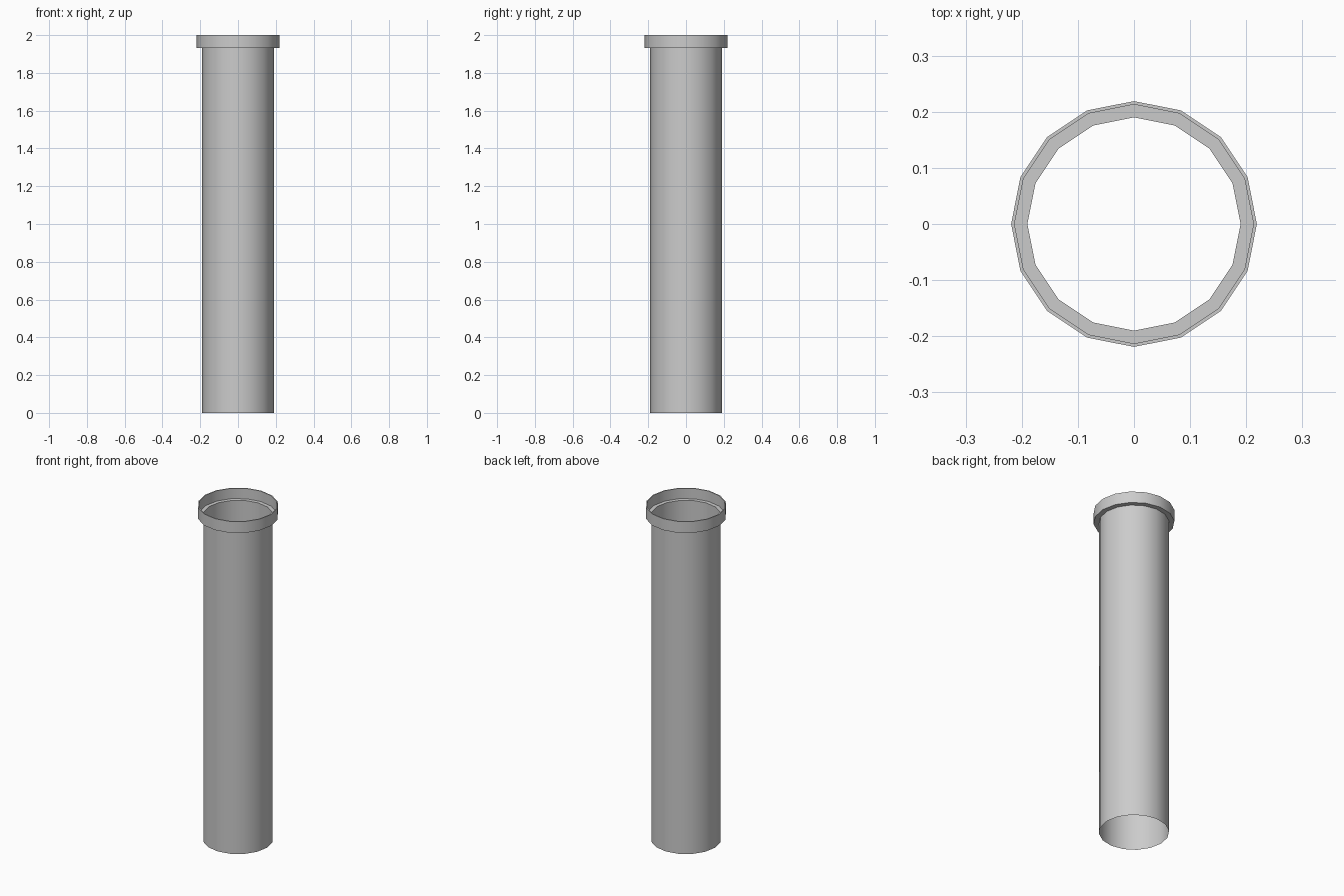
import bpy, bmesh, math

if "Cube" in bpy.data.objects:
    bpy.data.objects.remove(bpy.data.objects["Cube"])

SIDES = 16


def revolve(name, profile, closed=False):
    """Spin a (radius, height) profile around z."""
    bm = bmesh.new()
    rings = []
    for r, z in profile:
        rings.append([bm.verts.new((r * math.cos(2 * math.pi * i / SIDES),
                                    r * math.sin(2 * math.pi * i / SIDES), z))
                      for i in range(SIDES)])
    pairs = list(zip(rings, rings[1:]))
    if closed:
        pairs.append((rings[-1], rings[0]))
    for a, b in pairs:
        for i in range(SIDES):
            j = (i + 1) % SIDES
            bm.faces.new((a[i], a[j], b[j], b[i]))
    mesh = bpy.data.meshes.new(name)
    bm.to_mesh(mesh)
    bm.free()
    obj = bpy.data.objects.new(name, mesh)
    bpy.context.collection.objects.link(obj)
    bpy.ops.object.select_all(action='DESELECT')
    obj.select_set(True)
    bpy.context.view_layer.objects.active = obj
    bpy.ops.object.shade_smooth_by_angle(angle=math.radians(40))
    return obj


# Thin open pipe wall
revolve("pipe_wall", [(0.19, 0.0), (0.19, 1.935)])

# Socket collar: underside, outer wall, rim, inner wall, inner ledge
revolve("socket_collar", [(0.19, 1.932), (0.219, 1.932), (0.219, 2.0),
                          (0.213, 2.0), (0.213, 1.938), (0.19, 1.938)], closed=True)
